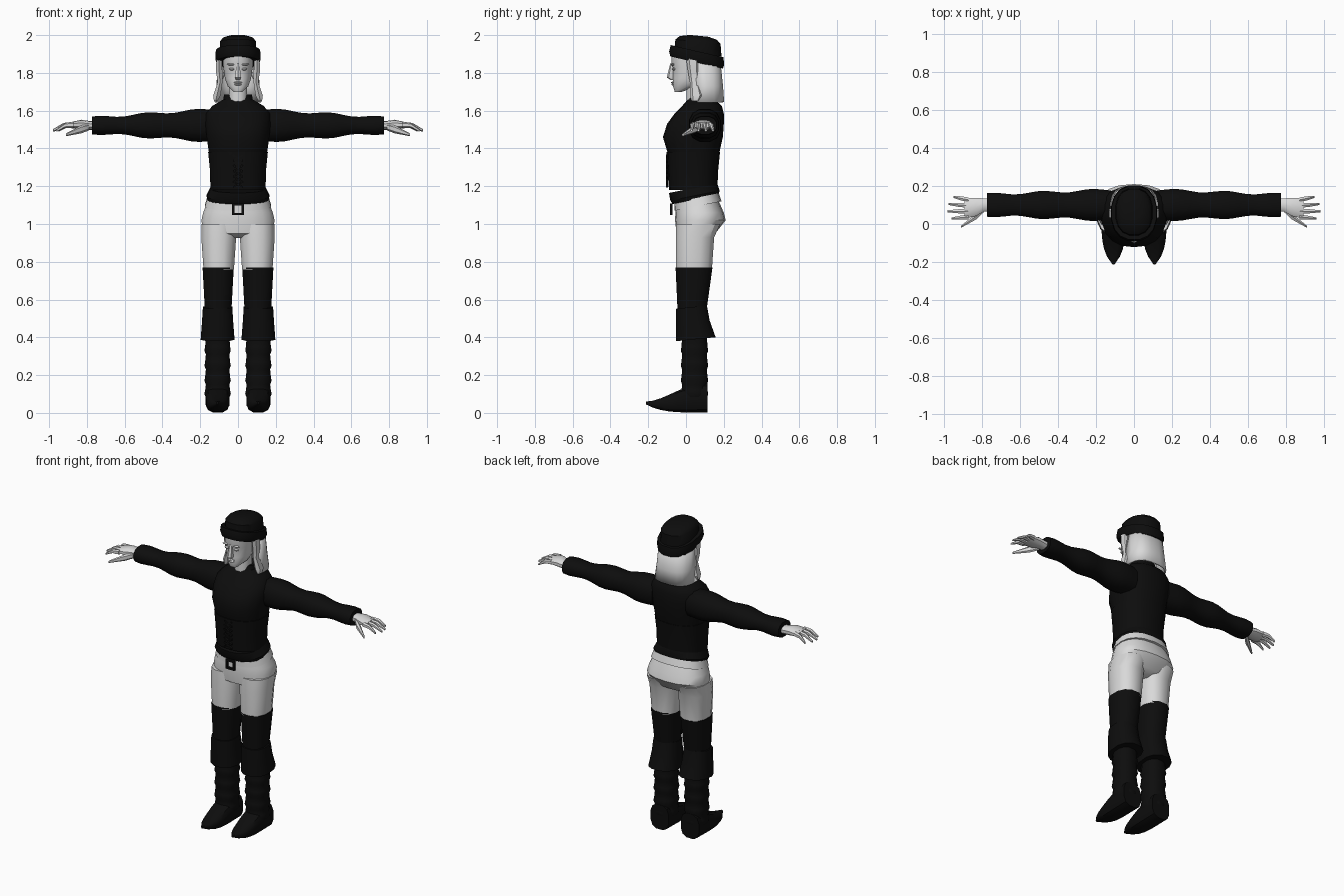
import bpy
import bmesh
from math import cos, sin, pi, radians, copysign
from mathutils import Matrix

if "Cube" in bpy.data.objects:
    bpy.data.objects.remove(bpy.data.objects["Cube"])

LEG = .108


def make_material(name, value):
    material = bpy.data.materials.new(name)
    material.use_nodes = True
    color = (value, value, value, 1)
    material.diffuse_color = color
    shader = material.node_tree.nodes["Principled BSDF"]
    shader.inputs["Base Color"].default_value = color
    shader.inputs["Roughness"].default_value = .9
    return material


PALE = make_material("pale grey", .7)
BLACK = make_material("black", .004)


def finish(bm, name, material, mirror):
    """Turn a bmesh into a shaded object, mirrored across x when asked."""
    bmesh.ops.recalc_face_normals(bm, faces=bm.faces)
    mesh = bpy.data.meshes.new(name)
    bm.to_mesh(mesh)
    bm.free()
    mesh.materials.append(material)
    obj = bpy.data.objects.new(name, mesh)
    bpy.context.collection.objects.link(obj)
    if mirror:
        obj.modifiers.new("Mirror", "MIRROR").use_mirror_merge = False
    bpy.ops.object.select_all(action="DESELECT")
    obj.select_set(True)
    bpy.context.view_layer.objects.active = obj
    bpy.ops.object.shade_smooth_by_angle(angle=radians(35))
    return obj


def mix(start, end, t):
    return start + (end - start) * t


def power(value, exponent):
    return copysign(abs(value) ** exponent, value)


def ring(at, half, low, high, shift=0):
    """A cross-section: station, half width, its two limits, sideways shift."""
    return at, half, low, high, shift


def loft(name, material, rings, axis="z", centre=0, tilt=0, sides=12,
         mirror=False, roundness=.85, is_open=False):
    """Skin a row of rings; an open skin wraps only around the back."""
    bm = bmesh.new()
    loops = []
    for at, half, low, high, shift in rings:
        loop = []
        for i in range(sides):
            if is_open:
                angle = mix(-.2, pi + .2, i / (sides - 1))
            else:
                angle = 2 * pi * (i + .5) / sides
            u = centre + shift + half * power(cos(angle), roundness)
            rise = (high - low) / 2 * power(sin(angle), roundness)
            v = (low + high) / 2 + rise
            s = at + tilt * rise
            place = {"z": (u, v, s), "x": (s, u, v), "y": (u, s, v)}[axis]
            loop.append(bm.verts.new(place))
        loops.append(loop)
    for lower, upper in zip(loops, loops[1:]):
        for i in range(sides - is_open):
            j = (i + 1) % sides
            bm.faces.new((lower[i], lower[j], upper[j], upper[i]))
    if not is_open:
        bm.faces.new(loops[0])
        bm.faces.new(loops[-1])
    return finish(bm, name, material, mirror)


def blob(name, material, place, size, mirror=False):
    bm = bmesh.new()
    matrix = Matrix.Translation(place) @ Matrix.Diagonal((*size, 1))
    bmesh.ops.create_uvsphere(bm, u_segments=10, v_segments=6, radius=1, matrix=matrix)
    return finish(bm, name, material, mirror)


def bar(name, material, place, size, turn=0):
    bm = bmesh.new()
    matrix = (Matrix.Translation(place) @ Matrix.Rotation(turn, 4, "Y")
              @ Matrix.Diagonal((*size, 1)))
    bmesh.ops.create_cube(bm, size=1, matrix=matrix)
    return finish(bm, name, material, mirror=False)


# Head, neck and face
loft("head", PALE, sides=16, rings=[
    ring(at=1.7, half=.025, low=-.06, high=-.02),
    ring(at=1.73, half=.056, low=-.07, high=.06),
    ring(at=1.77, half=.07, low=-.07, high=.13),
    ring(at=1.83, half=.079, low=-.072, high=.16),
    ring(at=1.85, half=.08, low=-.08, high=.17),
    ring(at=1.91, half=.084, low=-.078, high=.17)])
loft("neck", PALE, [ring(at=z, half=.05, low=0, high=.11) for z in (1.62, 1.76)])
loft("nose", PALE, sides=6, rings=[
    ring(at=1.763, half=.012, low=-.08, high=-.06),
    ring(at=1.775, half=.018, low=-.102, high=-.06),
    ring(at=1.85, half=.009, low=-.083, high=-.06)])
blob("upper_lip", PALE, (0, -.069, 1.749), (.025, .01, .005))
blob("lower_lip", PALE, (0, -.068, 1.739), (.021, .01, .006))
blob("eye", PALE, (.033, -.064, 1.82), (.016, .01, .007), mirror=True)
blob("brow", PALE, (.036, -.07, 1.845), (.024, .009, .006), mirror=True)
blob("ear", PALE, (.083, .06, 1.8), (.012, .024, .035), mirror=True)

# Hair: an open shell around the back and loose locks beside the face
hair = loft("hair", PALE, is_open=True, roundness=.75, rings=[
    ring(at=1.645, half=.126, low=-.02, high=.203),
    ring(at=1.73, half=.115, low=-.02, high=.197),
    ring(at=1.89, half=.106, low=-.03, high=.18)])
hair.modifiers.new("Thickness", "SOLIDIFY").thickness = .012
loft("side_lock", PALE, centre=.1, sides=6, mirror=True, rings=[
    ring(at=1.65, half=.01, low=.03, high=.07, shift=.018),
    ring(at=1.68, half=.022, low=.02, high=.09, shift=.012),
    ring(at=1.75, half=.014, low=.02, high=.07, shift=-.005),
    ring(at=1.81, half=.019, low=.01, high=.07),
    ring(at=1.88, half=.016, low=0, high=.07)])

# Tilted cap with a turned-up band
loft("cap_band", BLACK, tilt=-.23, sides=16, rings=[
    ring(at=1.855, half=.113, low=-.085, high=.198),
    ring(at=1.88, half=.122, low=-.092, high=.205),
    ring(at=1.915, half=.119, low=-.083, high=.2)])
loft("cap_crown", BLACK, tilt=-.1, sides=16, rings=[
    ring(at=1.9, half=.1, low=-.065, high=.19),
    ring(at=1.965, half=.096, low=-.058, high=.185),
    ring(at=1.985, half=.08, low=-.035, high=.165),
    ring(at=1.996, half=.045, low=.02, high=.12)])

# Sweater, collar and laced corset
loft("sweater", BLACK, sides=18, rings=[
    ring(at=1.37, half=.155, low=-.095, high=.175),
    ring(at=1.46, half=.168, low=-.122, high=.195),
    ring(at=1.53, half=.175, low=-.1, high=.2),
    ring(at=1.585, half=.172, low=-.06, high=.2),
    ring(at=1.625, half=.138, low=-.02, high=.19),
    ring(at=1.66, half=.077, low=.01, high=.15),
    ring(at=1.685, half=.076, low=.025, high=.14)])
loft("corset", BLACK, sides=18, rings=[
    ring(at=1.18, half=.148, low=-.09, high=.166),
    ring(at=1.28, half=.15, low=-.098, high=.17),
    ring(at=1.38, half=.16, low=-.103, high=.18)])
loft("corset_hem", BLACK, tilt=.2, sides=18, rings=[
    ring(at=1.13, half=.163, low=-.07, high=.172),
    ring(at=1.15, half=.168, low=-.083, high=.178),
    ring(at=1.19, half=.147, low=-.09, high=.165)])
for i in range(6):
    for turn in (-.5, .5):
        bar("corset_lace", BLACK, (0, -.1, 1.21 + .028 * i), (.06, .012, .008), turn)

# Belt buckle as a square frame
for offset in (-.025, .025):
    bar("buckle_upright", BLACK, (offset, -.078, 1.078), (.012, .014, .062))
    bar("buckle_bar", BLACK, (0, -.078, 1.078 + offset), (.062, .014, .012))

# Sleeves: tapering, with regular puffs ending in a ruffled cuff
sleeve = []
for i in range(16):
    t = i / 15
    puff = .007 * cos(5 * pi * (t - .16))
    depth = mix(.09, .043, t) + puff
    sleeve.append(ring(at=mix(.12, .772, t), half=mix(.084, .058, t) + puff,
                       low=1.522 - depth, high=1.522 + depth))
loft("sleeve", BLACK, sleeve, axis="x", centre=.1, mirror=True)

# Hands
loft("palm", PALE, axis="x", centre=.09, sides=10, mirror=True, rings=[
    ring(at=.75, half=.036, low=1.495, high=1.545, shift=.01),
    ring(at=.79, half=.036, low=1.498, high=1.546, shift=.01),
    ring(at=.83, half=.05, low=1.5, high=1.552),
    ring(at=.89, half=.056, low=1.508, high=1.538, shift=-.008)])
for i, tip in enumerate((.96, .98, .975, .95)):
    spread = .004 * (i - 1)
    loft("finger", PALE, axis="x", centre=.037 + .03 * i, sides=6, mirror=True, rings=[
        ring(at=.87, half=.014, low=1.509, high=1.541),
        ring(at=mix(.87, tip, .5), half=.012, low=1.509, high=1.535, shift=spread),
        ring(at=tip, half=.006, low=1.489, high=1.502, shift=2 * spread)])
loft("thumb", PALE, axis="x", sides=6, mirror=True, rings=[
    ring(at=.79, half=.015, low=1.495, high=1.53, shift=.075),
    ring(at=.83, half=.018, low=1.48, high=1.522, shift=.04),
    ring(at=.91, half=.006, low=1.465, high=1.48, shift=-.015)])

# Trousers: hips, waistband and upper legs
loft("hips", PALE, sides=18, rings=[
    ring(at=.925, half=.12, low=0, high=.1),
    ring(at=.95, half=.187, low=-.05, high=.155),
    ring(at=1.02, half=.196, low=-.058, high=.21),
    ring(at=1.06, half=.187, low=-.056, high=.2),
    ring(at=1.14, half=.155, low=-.05, high=.165)])
loft("waistband", PALE, tilt=.2, sides=18, rings=[
    ring(at=1.095, half=.178, low=-.061, high=.188),
    ring(at=1.14, half=.164, low=-.06, high=.174)])
loft("trouser_leg", PALE, centre=.102, mirror=True, rings=[
    ring(at=.76, half=.083, low=-.056, high=.14),
    ring(at=.93, half=.095, low=-.057, high=.152),
    ring(at=1, half=.094, low=-.055, high=.185)])

# Tall boots: thigh section and flared cuff
loft("boot_thigh", BLACK, centre=.105, mirror=True, rings=[
    ring(at=.5, half=.07, low=-.045, high=.105),
    ring(at=.77, half=.085, low=-.058, high=.143)])
loft("boot_cuff", BLACK, centre=LEG, tilt=.1, mirror=True, rings=[
    ring(at=.39, half=.092, low=-.055, high=.16),
    ring(at=.48, half=.085, low=-.056, high=.128),
    ring(at=.56, half=.08, low=-.054, high=.113)])

# Shaft with three swelling bands
shaft = []
for z in (.1, .17, .25, .33, .43):
    for step, half in ((-.02, .064), (0, .072), (.02, .068)):
        shaft.append(ring(at=z + step, half=half, low=.042 - half, high=.048 + half))
loft("boot_shaft", BLACK, shaft, centre=LEG, mirror=True)

# Foot narrowing from the heel to a raised, pointed toe
foot = []
for i in range(9):
    t = i / 8
    foot.append(ring(at=mix(.115, -.213, t), half=.005 + .06 * (1 - t ** 5),
                     low=.045 * t ** 4, high=.06 + .1 * (1 - t * t) ** 2))
loft("boot_foot", BLACK, foot, axis="y", centre=LEG, mirror=True, roundness=.7)
